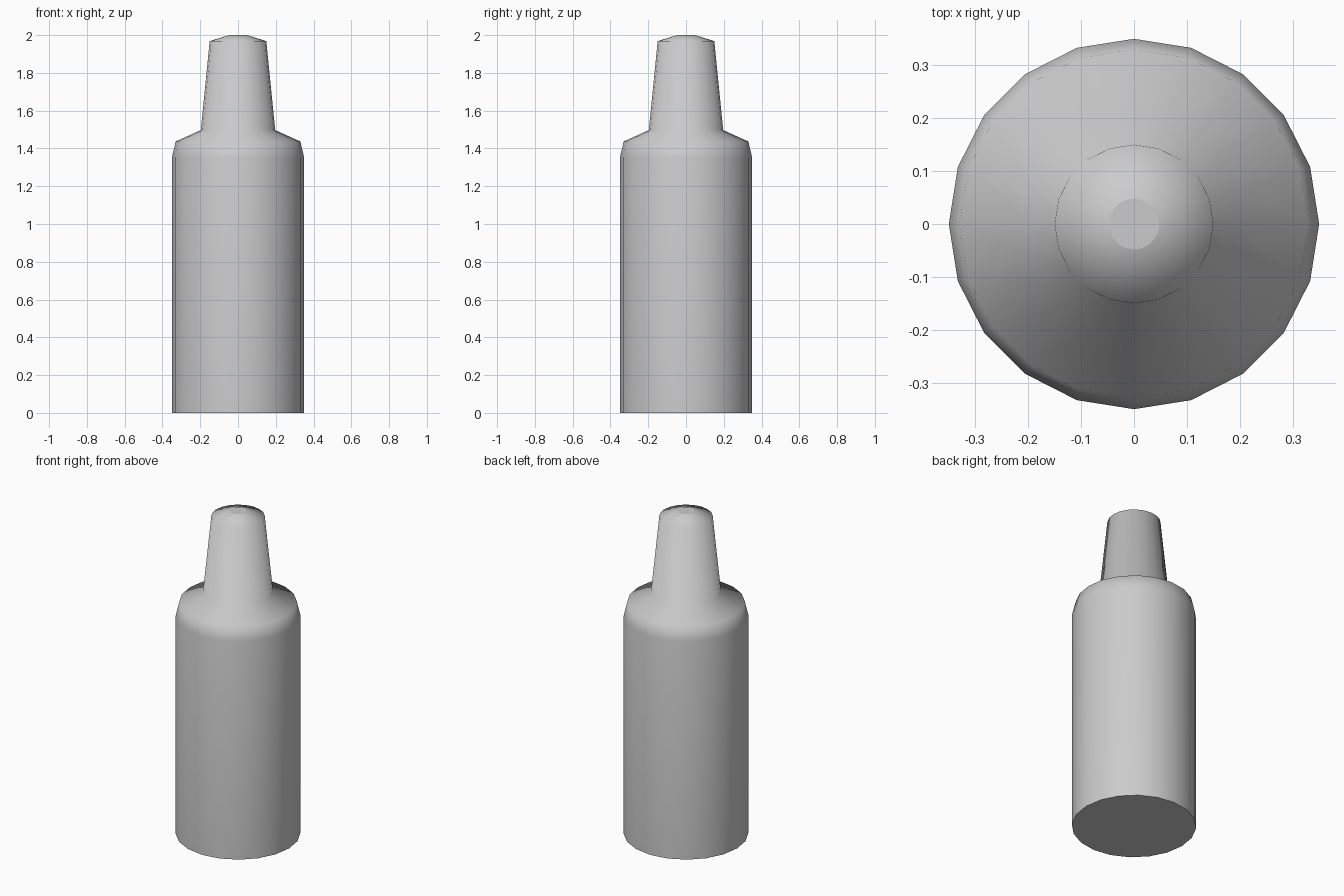
import bpy, bmesh
from math import cos, sin, tau

if "Cube" in bpy.data.objects:
    bpy.data.objects.remove(bpy.data.objects["Cube"])

SIDES = 20
# Bottle outline as (radius, height), from base to tip
PROFILE = [(0.35, 0.0), (0.35, 1.353), (0.33, 1.437), (0.197, 1.497),
           (0.15, 1.968), (0.048, 2.0)]

bm = bmesh.new()
rings = [[bm.verts.new((r * cos(tau * i / SIDES), r * sin(tau * i / SIDES), z))
          for i in range(SIDES)] for r, z in PROFILE]

# Smooth body, shoulder and neck
for low, high in zip(rings, rings[1:]):
    for i in range(SIDES):
        j = (i + 1) % SIDES
        bm.faces.new((low[i], low[j], high[j], high[i])).smooth = True

# Flat base and tip
bm.faces.new(rings[0][::-1])
bm.faces.new(rings[-1])

mesh = bpy.data.meshes.new("bottle")
bm.to_mesh(mesh)
bm.free()
bottle = bpy.data.objects.new("bottle", mesh)
bpy.context.collection.objects.link(bottle)
